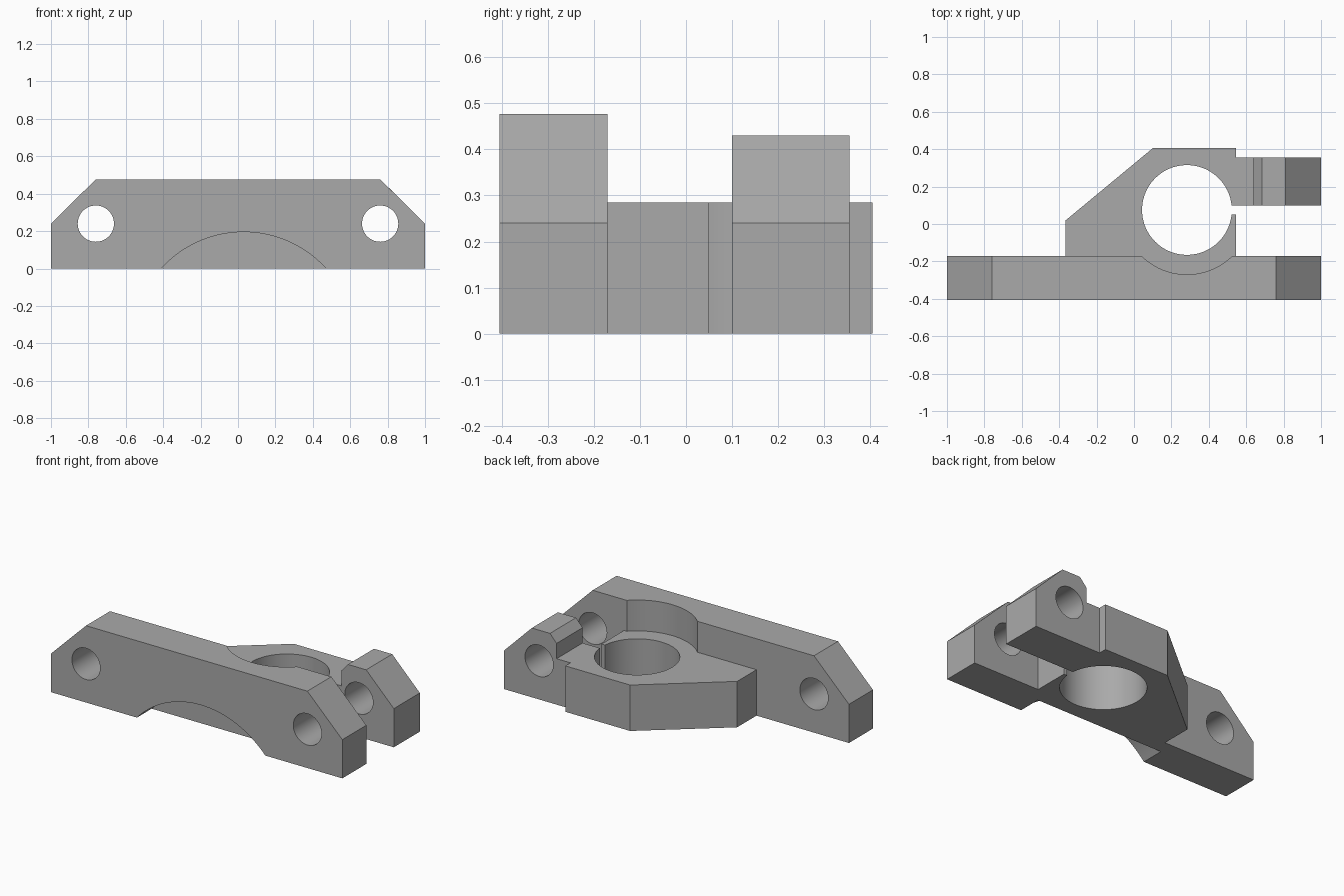
import bpy
import bmesh
import math
from mathutils import Matrix, Vector

cube = bpy.data.objects.get("Cube")
if cube:
    bpy.data.objects.remove(cube, do_unlink=True)

grey = bpy.data.materials.new("machined grey")
grey.use_nodes = True
GREY = (0.4, 0.4, 0.4, 1)
grey.diffuse_color = GREY
grey.node_tree.nodes["Principled BSDF"].inputs["Base Color"].default_value = GREY


def extrude_profile(name, points, axis, start, end):
    """Solid from a 2D outline: (x, z) along y, or (x, y) along z."""
    bm = bmesh.new()
    place = (lambda a, b: (a, start, b)) if axis == "y" else (lambda a, b: (a, b, start))
    face = bm.faces.new([bm.verts.new(place(a, b)) for a, b in points])
    new = bmesh.ops.extrude_face_region(bm, geom=[face])["geom"]
    shift = Vector((0, end - start, 0) if axis == "y" else (0, 0, end - start))
    bmesh.ops.translate(bm, vec=shift, verts=[g for g in new if isinstance(g, bmesh.types.BMVert)])
    bmesh.ops.recalc_face_normals(bm, faces=bm.faces)
    mesh = bpy.data.meshes.new(name)
    bm.to_mesh(mesh)
    bm.free()
    mesh.materials.append(grey)
    obj = bpy.data.objects.new(name, mesh)
    bpy.context.collection.objects.link(obj)
    return obj


def cylinder(name, centre, radius, axis, start, end, sides=64):
    ring = [(centre[0] + radius * math.cos(math.tau * i / sides),
             centre[1] + radius * math.sin(math.tau * i / sides)) for i in range(sides)]
    return extrude_profile(name, ring, axis, start, end)


def box(x0, x1, y0, y1):
    return [(x0, y0), (x1, y0), (x1, y1), (x0, y1)]


def combine(target, tool, operation):
    mod = target.modifiers.new(tool.name, "BOOLEAN")
    mod.operation = operation
    mod.solver = "EXACT"
    mod.object = tool
    bpy.context.view_layer.objects.active = target
    bpy.ops.object.modifier_apply(modifier=mod.name)
    bpy.data.objects.remove(tool, do_unlink=True)


BORE = (0.283, 0.075)
PLATE_TOP = 0.285
BOLT_X, BOLT_Z, BOLT_R = 0.76, 0.24, 0.097
NOTCH_BACK = -0.26

# Mounting bar with chamfered top corners
bracket = extrude_profile("clamp_bracket", [
    (-1, 0), (1, 0), (1, 0.24), (0.76, 0.477), (-0.76, 0.477), (-1, 0.24)],
    "y", -0.405, -0.17)

# Clamp plate, reaching a little way into the bar
plate = extrude_profile("clamp_plate", [
    (-0.365, NOTCH_BACK), (0.545, NOTCH_BACK), (0.545, 0.405), (0.1, 0.405), (-0.365, 0.02)],
    "z", 0, PLATE_TOP)

# Tightening lug beside the slot
lug = extrude_profile("clamp_lug", [
    (0.545, 0), (1, 0), (1, 0.24), (0.81, 0.43), (0.685, 0.43),
    (0.64, 0.38), (0.64, PLATE_TOP), (0.545, PLATE_TOP)],
    "y", 0.1, 0.355)

for part in (plate, lug):
    combine(bracket, part, "UNION")

# Bore, clearance above the plate, slot, front relief and bolt holes
cutters = [
    cylinder("bore", BORE, 0.24, "z", -0.5, 1, 96),
    cylinder("bore_clearance", BORE, 0.345, "z", PLATE_TOP, 1, 96),
    extrude_profile("slot", box(BORE[0], 0.7, 0.05, 0.1), "z", -0.5, 1),
    cylinder("front_relief", (0.03, -0.4), 0.595, "y", -0.8, NOTCH_BACK, 128),
]
for side in (-1, 1):
    cutters.append(cylinder("bolt_hole", (side * BOLT_X, BOLT_Z), BOLT_R, "y", -0.8, 0.8))
for cutter in cutters:
    combine(bracket, cutter, "DIFFERENCE")

# Smooth the round walls, keep the machined edges sharp
bpy.ops.object.select_all(action="DESELECT")
bracket.select_set(True)
bpy.context.view_layer.objects.active = bracket
bpy.ops.object.shade_smooth_by_angle(angle=math.radians(20))
